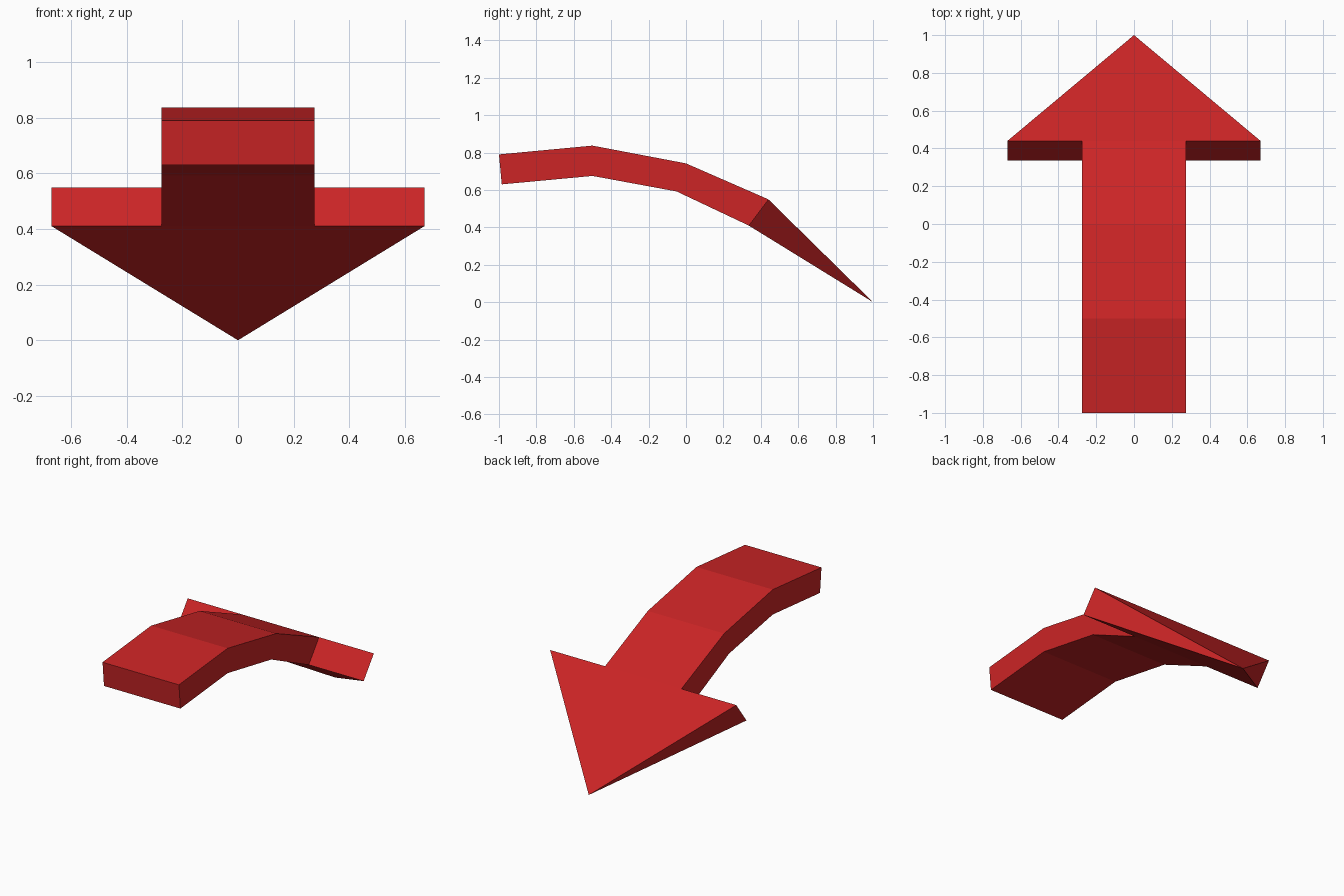
import bpy, bmesh

if "Cube" in bpy.data.objects:
    bpy.data.objects.remove(bpy.data.objects["Cube"])

red = bpy.data.materials.new("red")
red.diffuse_color = (0.604, 0.018, 0.019, 1)
red.use_nodes = True
red.node_tree.nodes["Principled BSDF"].inputs["Base Color"].default_value = red.diffuse_color

SHAFT, WING = 0.275, 0.67          # half widths
top = [(-1.0, 0.79), (-0.5, 0.837), (0.0, 0.742), (0.44, 0.55)]
low = [(-0.985, 0.63), (-0.5, 0.675), (-0.05, 0.592), (0.335, 0.41)]

bm = bmesh.new()


def pair(half, yz):
    """Left and right vertex at one point of the side profile."""
    return [bm.verts.new((s * half, *yz)) for s in (-1, 1)]


# Bent shaft, open where it joins the head
tops = [pair(SHAFT, p) for p in top]
lows = [pair(SHAFT, p) for p in low]
bm.faces.new((*tops[0], *reversed(lows[0])))
for i in range(3):
    for row in (tops, lows):
        bm.faces.new((*row[i], *reversed(row[i + 1])))
    for s in (0, 1):
        bm.faces.new((tops[i][s], tops[i + 1][s], lows[i + 1][s], lows[i][s]))

# Arrowhead: back shoulders, then slopes and sides meeting at the tip
wing_top, wing_low = pair(WING, top[-1]), pair(WING, low[-1])
tip = bm.verts.new((0, 1.0, 0))
for s in (0, 1):
    bm.faces.new((tops[3][s], wing_top[s], wing_low[s], lows[3][s]))
    bm.faces.new((wing_top[s], tip, wing_low[s]))
for wing, inner in ((wing_top, tops[3]), (wing_low, lows[3])):
    bm.faces.new((wing[0], *inner, wing[1], tip))

bmesh.ops.recalc_face_normals(bm, faces=bm.faces[:])
mesh = bpy.data.meshes.new("curved_arrow")
bm.to_mesh(mesh)
bm.free()
mesh.materials.append(red)
bpy.context.collection.objects.link(bpy.data.objects.new("curved_arrow", mesh))
